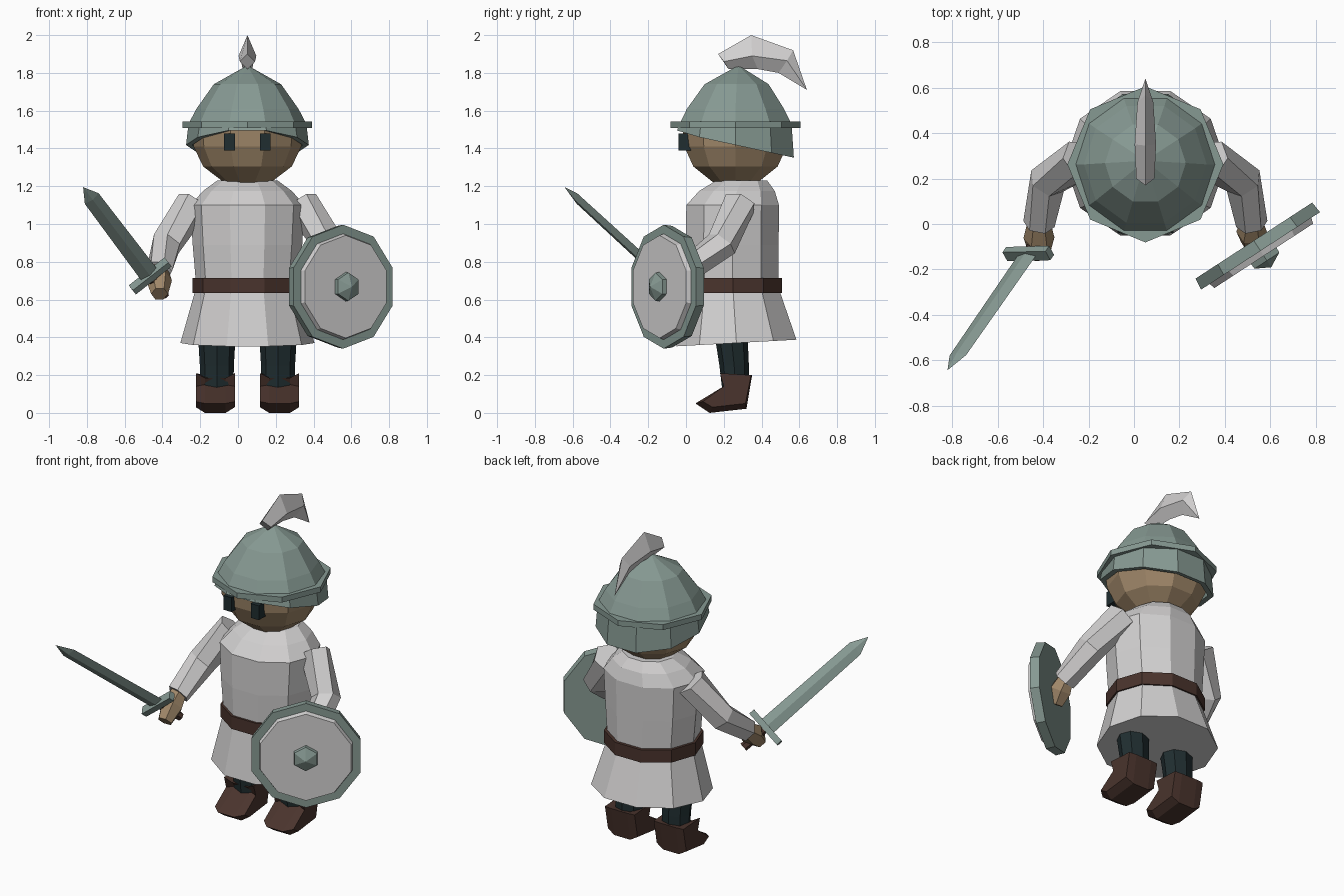
import bpy
import bmesh
from math import sin, cos, pi
from mathutils import Vector

cube = bpy.data.objects.get("Cube")
if cube:
    bpy.data.objects.remove(cube, do_unlink=True)

CX = 0.05  # symmetry line of the figure
CY = 0.262  # depth of the head centre


def material(name, rgb):
    m = bpy.data.materials.new(name)
    m.use_nodes = True
    m.diffuse_color = (*rgb, 1)
    m.node_tree.nodes["Principled BSDF"].inputs["Base Color"].default_value = (*rgb, 1)
    return m


cloth = material("pale cloth", (0.64, 0.63, 0.63))
metal = material("green grey metal", (0.24, 0.32, 0.29))
skin = material("skin", (0.36, 0.25, 0.145))
leather = material("brown leather", (0.068, 0.034, 0.026))
dark = material("dark teal", (0.014, 0.026, 0.029))


def loft(name, rings, mat, caps=True):
    """Skin a list of equal vertex rings."""
    bm = bmesh.new()
    rows = [[bm.verts.new(p) for p in r] for r in rings]
    n = len(rows[0])
    for a, b in zip(rows, rows[1:]):
        for i in range(n):
            j = (i + 1) % n
            bm.faces.new((a[i], a[j], b[j], b[i]))
    if caps:
        bm.faces.new(rows[0])
        bm.faces.new(rows[-1])
    bmesh.ops.remove_doubles(bm, verts=bm.verts, dist=0.0005)
    bmesh.ops.recalc_face_normals(bm, faces=bm.faces)
    me = bpy.data.meshes.new(name)
    bm.to_mesh(me)
    bm.free()
    me.materials.append(mat)
    ob = bpy.data.objects.new(name, me)
    bpy.context.collection.objects.link(ob)
    return ob


def ring(c, u, v, ru, rv, n, phase=0.0):
    """Polygon around c spanned by the directions u and v."""
    c, u, v = Vector(c), Vector(u), Vector(v)
    angles = [phase + 2 * pi * i / n for i in range(n)]
    return [c + u * ru * cos(a) + v * rv * sin(a) for a in angles]


X, Y, Z = Vector((1, 0, 0)), Vector((0, 1, 0)), Vector((0, 0, 1))


def flat(z, r, cy=CY, ry=None, n=10, cx=CX, slope=0.0):
    """Level ring, optionally sloping along y."""
    pts = ring((cx, cy, z), X, Y, r, ry or r, n)
    for p in pts:
        p.z += slope * (p.y - cy)
    return pts


def tube(name, points, radii, mat, n=6):
    pts = [Vector(p) for p in points]
    rings = []
    for i, p in enumerate(pts):
        t = pts[min(i + 1, len(pts) - 1)] - pts[max(i - 1, 0)]
        q = t.to_track_quat('Z', 'Y')
        rings.append(ring(p, q @ X, q @ Y, radii[i], radii[i], n))
    return loft(name, rings, mat)


def block(name, c, axes, half, mat):
    a, b, d = [ax * h for ax, h in zip(axes, half)]
    c = Vector(c)
    rows = [[c + s * d - a - b, c + s * d + a - b, c + s * d + a + b, c + s * d - a + b]
            for s in (-1, 1)]
    return loft(name, rows, mat)


# Tunic with flared skirt, and belt
loft("tunic", [
    flat(0.37, 0.355, 0.267, 0.334, slope=0.055),
    flat(0.635, 0.28, 0.25, 0.262),
    flat(0.715, 0.275, 0.247, 0.255),
    flat(0.89, 0.29, 0.245, 0.258),
    flat(1.10, 0.302, 0.247, 0.258),
    flat(1.175, 0.235, 0.27, 0.21),
    flat(1.23, 0.16, 0.295, 0.142),
], cloth)
loft("belt", [flat(z, 0.29, 0.25, 0.272) for z in (0.635, 0.715)], leather)

# Head and eyes
loft("head", [flat(1.20, 0.09), flat(1.225, 0.13), flat(1.305, 0.235),
              flat(1.41, 0.285), flat(1.53, 0.297)], skin)
for side, label in ((1, "left"), (-1, "right")):
    block(label + "_eye", (CX + side * 0.095, 0.0, 1.433), (X, Y, Z),
          (0.028, 0.04, 0.045), dark)

# Helmet: dome, brim and neck guard dropping to the back
loft("helmet_dome", [flat(1.53, 0.312), flat(1.61, 0.27), flat(1.74, 0.178, 0.268),
                     flat(1.84, 0.0, 0.278)], metal, caps=False)
loft("helmet_brim", [flat(z, 0.343, n=8) for z in (1.508, 1.542)], metal)
guard = [flat(1.53, 0.312), flat(0, 0.325), flat(0, 0.292), flat(1.50, 0.292)]
for row in guard[1:3]:
    for p in row:
        p.z = 1.495 if p.y < 0.02 else 1.475 - 0.217 * p.y
loft("helmet_neck_guard", guard, metal, caps=False)

# Plume: kite sections swept to a point
plume = []
for top, mid, low, w in (((0.17, 1.90), (0.20, 1.86), (0.225, 1.82), 0.04),
                         ((0.345, 2.0), (0.35, 1.89), (0.38, 1.82), 0.047),
                         ((0.567, 1.92), (0.535, 1.865), (0.49, 1.80), 0.035),
                         ((0.64, 1.71), (0.64, 1.71), (0.64, 1.71), 0.0)):
    plume.append([Vector((CX, *top)), Vector((CX + w, *mid)),
                  Vector((CX, *low)), Vector((CX - w, *mid))])
loft("plume", plume, cloth)

# Legs, boots, sleeves and hands on both sides
boot_side = ((0.18, 0.21), (0.345, 0.20), (0.315, 0.05), (0.14, 0.03), (0.09, 0.06), (0.2, 0.14))
boot_mid = ((0.19, 0.185), (0.35, 0.20), (0.32, 0.022), (0.125, 0.0), (0.05, 0.05), (0.215, 0.15))
for side, label in ((1, "left"), (-1, "right")):
    def m(x, y, z):
        return (CX + side * x, y, z)

    lx = CX + side * 0.162
    loft(label + "_leg", [flat(0.12, 0.088, 0.262, 0.07, 8, lx),
                          flat(0.25, 0.09, 0.255, 0.078, 8, lx),
                          flat(0.50, 0.105, 0.23, 0.092, 8, lx)], dark)
    bx = CX + side * 0.17
    loft(label + "_boot", [[Vector((bx + dx, *p)) for p in prof] for dx, prof in
                           ((-0.103, boot_side), (-0.055, boot_mid),
                            (0.055, boot_mid), (0.103, boot_side))], leather)
    tube(label + "_sleeve", [m(0.285, 0.285, 1.11), m(0.43, 0.19, 0.895),
                             m(0.468, 0.0, 0.75)], (0.092, 0.085, 0.07), cloth)
    reach = 1.0 if side < 0 else 0.6
    tube(label + "_hand", [m(0.468, 0.01, 0.755), m(0.468, -0.06 * reach, 0.70),
                           m(0.465, -0.135 * reach, 0.63)], (0.05, 0.068, 0.045), skin)

# Sword: grip, cross guard and diamond blade
hilt = Vector((-0.465, -0.13, 0.725))
tip = Vector((-0.82, -0.643, 1.195))
along = (tip - hilt).normalized()
across = Vector((0.775, 0, 0.632))
across = (across - along * across.dot(along)).normalized()
thick = along.cross(across)
length = (tip - hilt).length
tube("sword_grip", [hilt - along * 0.17, hilt], (0.026, 0.026), leather)
block("sword_guard", hilt, (across, thick, along), (0.12, 0.026, 0.018), metal)
loft("sword_blade", [ring(hilt + along * d, across, thick, w, t, 4) for d, w, t in
                     ((0, 0.052, 0.016), (length - 0.1, 0.046, 0.014), (length, 0, 0))], metal)

# Round shield: metal backing, raised pale panel, pointed boss
facing = Vector((0.546, -0.838, 0))
sideways = Vector((0.838, 0.546, 0))
back = Vector((0.527, -0.073, 0.668))


def disc(name, steps, mat, n):
    loft(name, [ring(back + facing * d, sideways, Z, r, r, n, pi / 2) for d, r in steps], mat)


disc("shield_rim", ((0, 0.322), (0.054, 0.328)), metal, 10)
disc("shield_panel", ((0.04, 0.285), (0.08, 0.272)), cloth, 10)
disc("shield_boss", ((0.07, 0.078), (0.105, 0.075), (0.14, 0)), metal, 6)
